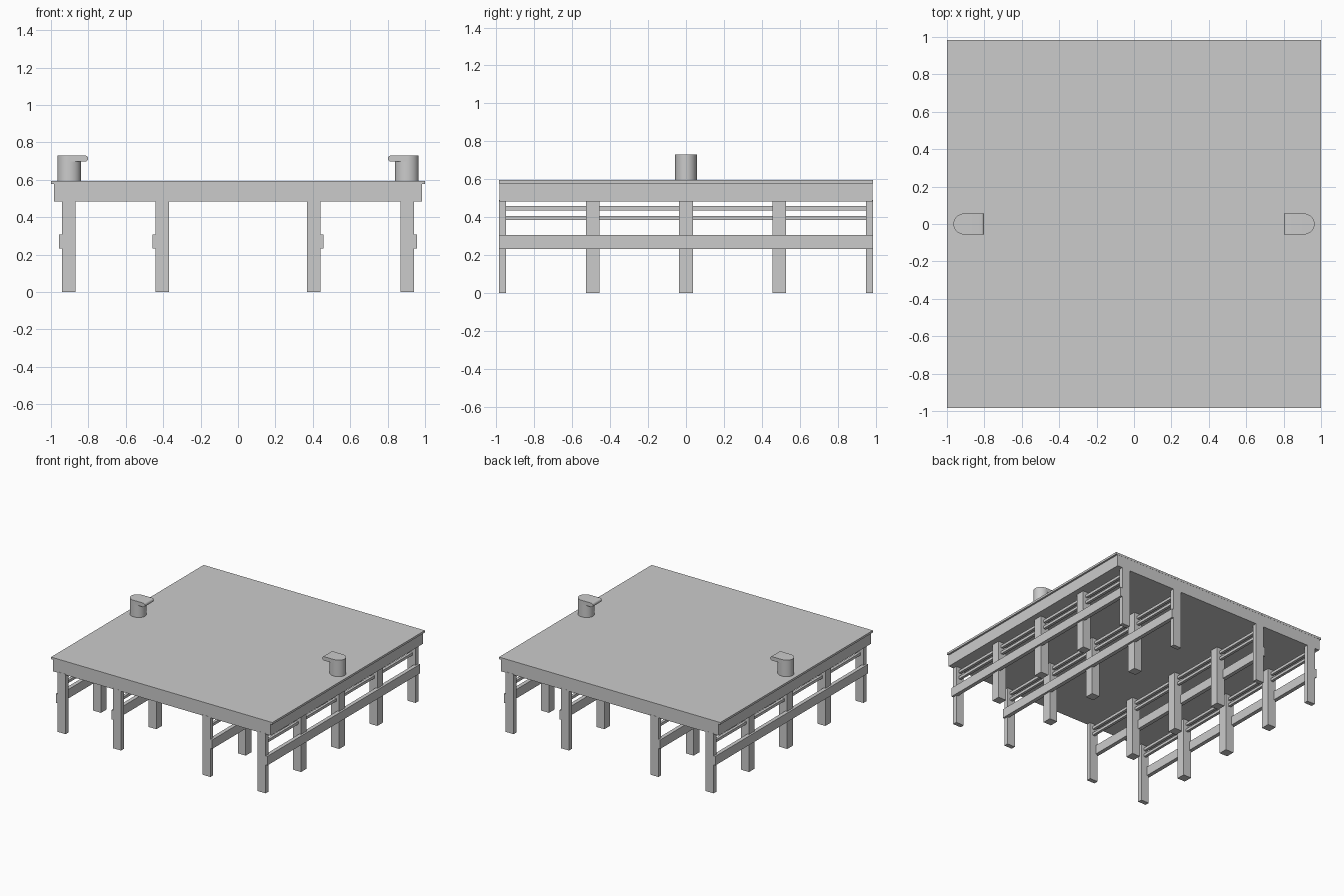
import bpy, bmesh, math

if "Cube" in bpy.data.objects:
    bpy.data.objects.remove(bpy.data.objects["Cube"])


def make_object(name, bm):
    bmesh.ops.recalc_face_normals(bm, faces=bm.faces)
    mesh = bpy.data.meshes.new(name)
    bm.to_mesh(mesh)
    bm.free()
    ob = bpy.data.objects.new(name, mesh)
    bpy.context.collection.objects.link(ob)
    return ob


def box(name, x0, x1, y0, y1, z0, z1):
    bm = bmesh.new()
    bmesh.ops.create_cube(bm, size=1)
    for v in bm.verts:
        v.co.x = (x0 + x1) / 2 + v.co.x * (x1 - x0)
        v.co.y = (y0 + y1) / 2 + v.co.y * (y1 - y0)
        v.co.z = (z0 + z1) / 2 + v.co.z * (z1 - z0)
    return make_object(name, bm)


def extrude(name, points, offset):
    bm = bmesh.new()
    face = bm.faces.new([bm.verts.new(p) for p in points])
    res = bmesh.ops.extrude_face_region(bm, geom=[face], use_keep_orig=True)
    verts = [g for g in res["geom"] if isinstance(g, bmesh.types.BMVert)]
    bmesh.ops.translate(bm, verts=verts, vec=offset)
    return make_object(name, bm)


def smooth(ob):
    bpy.ops.object.select_all(action='DESELECT')
    ob.select_set(True)
    bpy.context.view_layer.objects.active = ob
    bpy.ops.object.shade_smooth_by_angle(angle=math.radians(35))


HALF_Y = 0.985
POST = 0.036

# Deck top and the thick frame below it
box("deck", -1, 1, -HALF_Y, HALF_Y, 0.578, 0.595)
box("deck_frame", -0.985, 0.985, -HALF_Y + 0.001, HALF_Y - 0.001, 0.483, 0.578)

for side in (-1, 1):
    label = "left" if side < 0 else "right"
    for row, px in (("inner", 0.404), ("outer", 0.904)):
        x = side * px
        # Posts: full ones in the middle, half-depth ones at both ends
        for i, y in enumerate((-HALF_Y, -0.4925, 0, 0.4925, HALF_Y)):
            y0, y1 = max(y - POST, -HALF_Y), min(y + POST, HALF_Y)
            box(f"{label}_{row}_post_{i}", x - POST, x + POST, y0, y1, 0, 0.49)
        # Wide brace plank on the outer face of the posts
        xa, xb = sorted((side * (px + 0.02), side * (px + 0.052)))
        box(f"{label}_{row}_brace", xa, xb, -HALF_Y, HALF_Y, 0.233, 0.307)
        # Two thin rails threaded through the posts
        for j, z in enumerate((0.395, 0.447)):
            box(f"{label}_{row}_rail_{j}", x - 0.011, x + 0.011,
                -HALF_Y + 0.01, HALF_Y - 0.01, z - 0.011, z + 0.011)

    # Bollard: round body
    ring = [math.tau * k / 32 for k in range(32)]
    cx, rx, ry = side * 0.903, 0.063, 0.057
    body = extrude(f"{label}_bollard_body",
                   [(cx + rx * math.cos(a), ry * math.sin(a), 0.59) for a in ring],
                   (0, 0, 0.14))
    smooth(body)
    # Bollard: lip reaching inward with a rounded nose
    r = 0.016
    nose = [(-math.pi / 2 + math.pi * k / 10) for k in range(11)]
    profile = [(0.903, 0.698), (0.845, 0.698)]
    profile += [(0.817 - r * math.cos(a), 0.714 + r * math.sin(a)) for a in nose]
    profile += [(0.903, 0.730)]
    lip = extrude(f"{label}_bollard_lip",
                  [(side * px, -ry, pz) for px, pz in profile], (0, 2 * ry, 0))
    smooth(lip)
